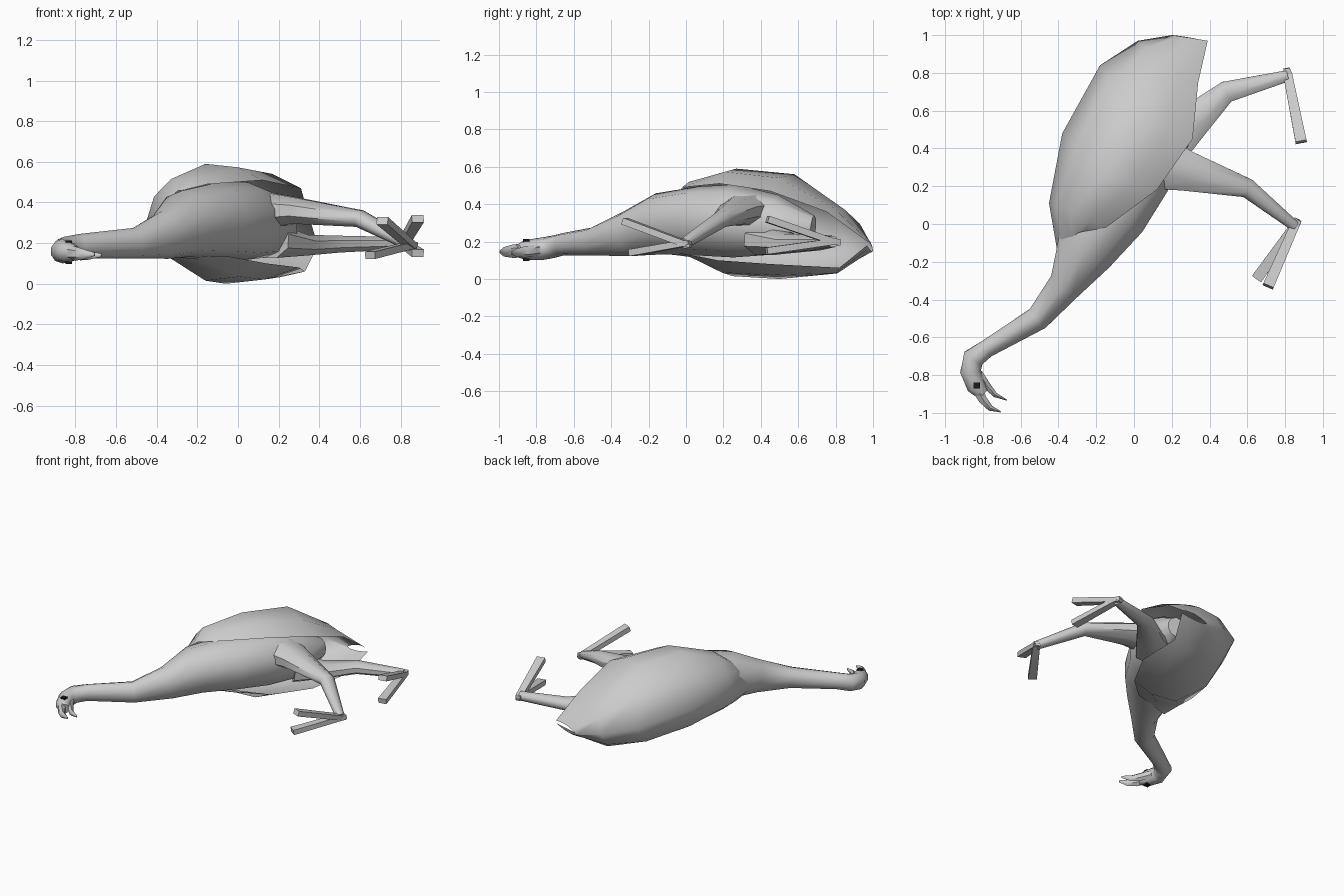
import bpy, math
from mathutils import Vector


def make(name, verts, faces, angle=50):
    mesh = bpy.data.meshes.new(name)
    mesh.from_pydata([tuple(v) for v in verts], [], faces)
    ob = bpy.data.objects.new(name, mesh)
    bpy.context.collection.objects.link(ob)
    bpy.ops.object.select_all(action='DESELECT')
    ob.select_set(True)
    bpy.context.view_layer.objects.active = ob
    bpy.ops.object.mode_set(mode='EDIT')
    bpy.ops.mesh.select_all(action='SELECT')
    bpy.ops.mesh.normals_make_consistent(inside=False)
    bpy.ops.object.mode_set(mode='OBJECT')
    bpy.ops.object.shade_smooth_by_angle(angle=math.radians(angle))
    return ob


def tube(name, path, sides=8, angle=50):
    """Loft of oval rings; each path entry is x, y, z, side radius, upright radius."""
    pts = [Vector(p[:3]) for p in path]
    verts, faces = [], []
    for i, p in enumerate(path):
        a, b = pts[max(i - 1, 0)], pts[min(i + 1, len(pts) - 1)]
        t = (b - a).normalized()
        side = t.cross(Vector((0, 0, 1))).normalized()
        up = side.cross(t)
        for k in range(sides):
            w = 2 * math.pi * (k + 0.5) / sides
            verts.append(pts[i] + side * math.cos(w) * p[3] + up * math.sin(w) * p[4])
    for i in range(len(path) - 1):
        for k in range(sides):
            k2 = (k + 1) % sides
            faces.append((i * sides + k, i * sides + k2,
                          (i + 1) * sides + k2, (i + 1) * sides + k))
    faces.append(tuple(range(sides)))
    faces.append(tuple(range(len(verts) - sides, len(verts))))
    return make(name, verts, faces, angle)


# body and neck, lying on its side
tube("body_and_neck", [
    (0.20, 0.68, 0.27, 0.06, 0.07),
    (0.15, 0.48, 0.29, 0.16, 0.16),
    (0.03, 0.26, 0.31, 0.18, 0.195),
    (-0.11, 0.07, 0.31, 0.20, 0.185),
    (-0.26, -0.14, 0.295, 0.165, 0.165),
    (-0.36, -0.32, 0.24, 0.095, 0.12),
    (-0.51, -0.50, 0.20, 0.068, 0.075),
    (-0.78, -0.66, 0.185, 0.05, 0.06),
    (-0.85, -0.71, 0.172, 0.06, 0.06),
    (-0.865, -0.78, 0.16, 0.058, 0.06),
    (-0.835, -0.86, 0.155, 0.053, 0.053),
    (-0.80, -0.90, 0.15, 0.035, 0.035),
], 10)

# open beak
tube("upper_beak", [
    (-0.85, -0.84, 0.155, 0.035, 0.04), (-0.80, -0.93, 0.148, 0.026, 0.035),
    (-0.76, -0.975, 0.145, 0.018, 0.025), (-0.705, -0.995, 0.145, 0.003, 0.008)], 6)
tube("lower_beak", [
    (-0.82, -0.79, 0.155, 0.022, 0.03), (-0.775, -0.86, 0.145, 0.022, 0.03),
    (-0.735, -0.905, 0.14, 0.015, 0.022), (-0.672, -0.933, 0.14, 0.003, 0.008)], 6)

# eyes on both sides of the head
black = bpy.data.materials.new("eye_black")
black.diffuse_color = (0.01, 0.01, 0.01, 1)
for name, z in (("eye_upper", 0.202), ("eye_lower", 0.108)):
    bpy.ops.mesh.primitive_cube_add(size=1, location=(-0.833, -0.855, z))
    eye = bpy.context.object
    eye.name = name
    eye.scale = (0.034, 0.034, 0.022)
    eye.data.materials.append(black)

# feather shell: C-shaped sections from upper rim, around the back, to lower rim
sections = [
    [(-.27, -.04, .46), (-.33, -.07, .43), (-.40, -.18, .27), (-.35, -.10, .14), (-.25, -.06, .14)],
    [(-.15, -.02, .49), (-.33, .06, .515), (-.45, .11, .31), (-.34, .06, .13), (-.05, -.01, .135)],
    [(.12, .18, .51), (-.16, .27, .59), (-.38, .48, .30), (-.16, .25, .015), (.14, .17, .10)],
    [(.31, .45, .47), (.00, .58, .56), (-.18, .84, .24), (-.06, .50, .0), (.30, .45, .08)],
    [(.34, .75, .36), (.14, .85, .37), (.02, .97, .19), (.08, .81, .03), (.33, .82, .06)],
    [(.39, .97, .20), (.30, .985, .20), (.20, 1.0, .155), (.28, .99, .15), (.39, .968, .18)],
]
verts, faces = [], []
for sec in sections:
    p = [Vector(q) for q in sec]
    for j in range(4):
        a, b = p[max(j - 1, 0)], p[min(j + 2, 4)]
        verts.append(p[j])
        verts.append((p[j] + p[j + 1]) * 0.5 + (p[j] + p[j + 1] - a - b) * 0.08)
    verts.append(p[4])
for i in range(len(sections) - 1):
    for k in range(8):
        faces.append((i * 9 + k, i * 9 + k + 1, i * 9 + k + 10, i * 9 + k + 9))
make("feather_shell", verts, faces, 75)

# legs: thigh, knee, ankle
legs = {
    "upper": ([(0.08, 0.34, 0.36, 0.17, 0.11), (0.28, 0.28, 0.36, 0.115, 0.07),
               (0.60, 0.19, 0.32, 0.055, 0.045), (0.85, -0.01, 0.19, 0.03, 0.03)],
              [(0.71, -0.33, 0.31), (0.65, -0.29, 0.14)]),
    "lower": ([(0.16, 0.42, 0.21, 0.15, 0.09), (0.32, 0.55, 0.19, 0.10, 0.055),
               (0.49, 0.70, 0.195, 0.062, 0.045), (0.815, 0.785, 0.20, 0.032, 0.032)],
              [(0.885, 0.435, 0.32), (0.885, 0.43, 0.15)]),
}
for name, (path, toes) in legs.items():
    tube(name + "_leg", path, 8)
    ankle = path[-1][:3]
    for n, tip in enumerate(toes):
        back = Vector(ankle) + (Vector(ankle) - Vector(tip)) * 0.11
        tube(f"{name}_toe_{n + 1}", [(*back, 0.024, 0.012), (*ankle, 0.034, 0.024),
                                     (*tip, 0.042, 0.026)], 4, 30)
